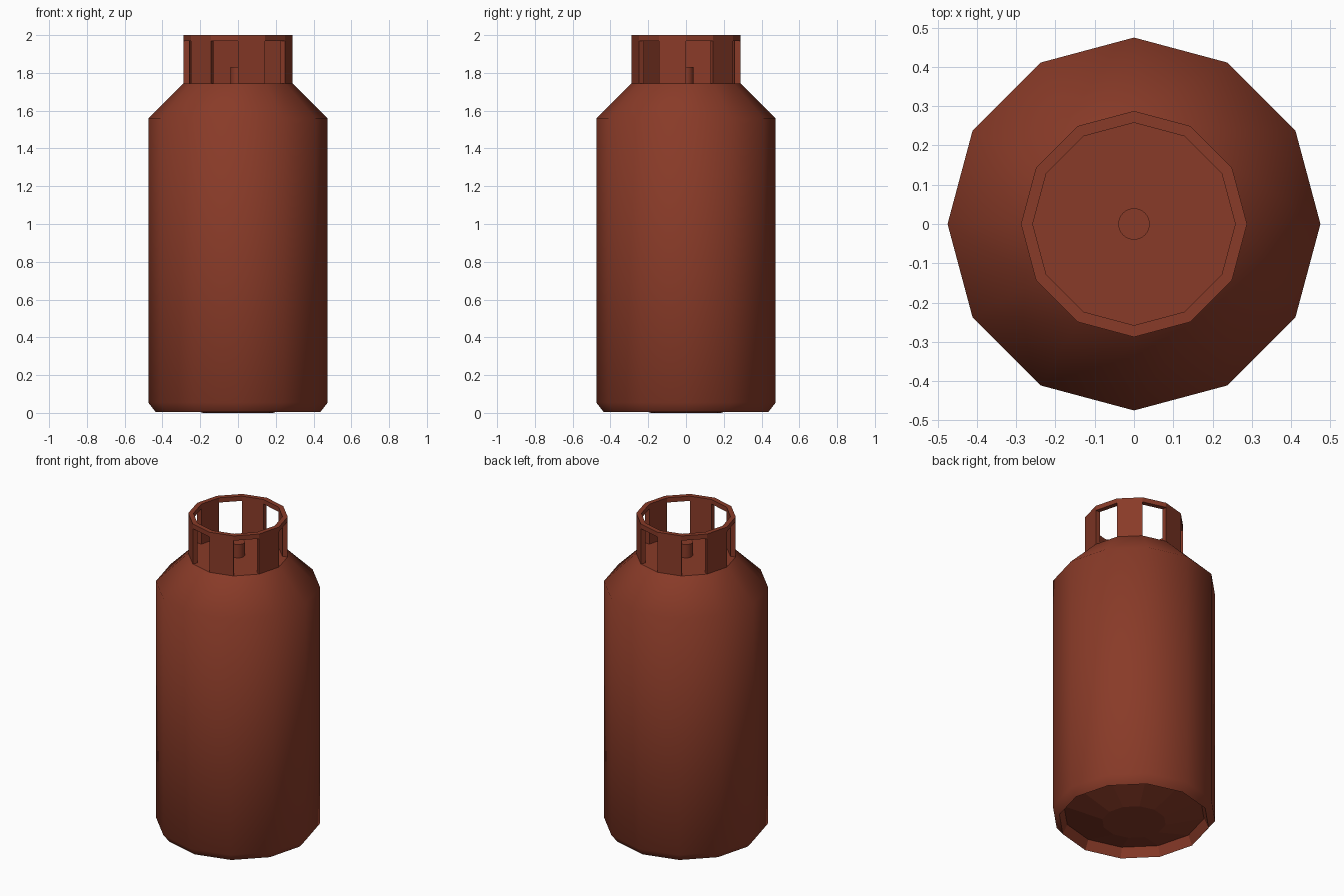
import bpy
import bmesh
from math import cos, sin, tau

cube = bpy.data.objects.get("Cube")
if cube:
    bpy.data.objects.remove(cube, do_unlink=True)

# One rust red paint for the whole cylinder
paint = bpy.data.materials.new("rust_red_paint")
paint.use_nodes = True
RED = (0.25, 0.043, 0.021, 1)
paint.diffuse_color = RED
bsdf = next(n for n in paint.node_tree.nodes if n.type == "BSDF_PRINCIPLED")
bsdf.inputs["Base Color"].default_value = RED
bsdf.inputs["Roughness"].default_value = 0.7

SIDES = 12
SHOULDER_TOP = 1.745
COLLAR_R = 0.288


def lathe(bm, profile, sides, closed=False):
    """Turn (radius, height) points round z; returns the faces of each band."""
    rings = [[bm.verts.new((r * cos(tau * i / sides), r * sin(tau * i / sides), z))
              for i in range(sides)] for r, z in profile]
    pairs = list(zip(rings, rings[1:]))
    if closed:
        pairs.append((rings[-1], rings[0]))
    bands = []
    for low, high in pairs:
        bands.append([bm.faces.new((low[i], low[(i + 1) % sides],
                                    high[(i + 1) % sides], high[i]))
                      for i in range(sides)])
    if not closed:
        bm.faces.new(rings[0][::-1])
        bm.faces.new(rings[-1])
    return bands


def finish(bm, name):
    bmesh.ops.recalc_face_normals(bm, faces=bm.faces)
    mesh = bpy.data.meshes.new(name)
    bm.to_mesh(mesh)
    bm.free()
    mesh.materials.append(paint)
    obj = bpy.data.objects.new(name, mesh)
    bpy.context.collection.objects.link(obj)
    return obj


# Tank: domed underside inside a foot rim, straight wall, sloping shoulder
bm = bmesh.new()
bands = lathe(bm, [(0.185, 0), (0.41, 0.065), (0.437, 0.006), (0.475, 0.055),
                   (0.475, 1.56), (COLLAR_R, SHOULDER_TOP)], SIDES)
outside = {f for band in bands[2:] for f in band}
for face in outside:
    face.smooth = True
for edge in bm.edges:
    edge.smooth = all(f in outside for f in edge.link_faces)
finish(bm, "tank_body")

# Guard collar: a top band with every other segment drawn down into a post
bm = bmesh.new()
bands = lathe(bm, [(0.258, 1.97), (COLLAR_R, 1.97), (COLLAR_R, 2), (0.258, 2)],
              SIDES, closed=True)
posts = bands[0][1::2]
grown = bmesh.ops.extrude_face_region(bm, geom=posts)["geom"]
for item in grown:
    if isinstance(item, bmesh.types.BMVert):
        item.co.z = SHOULDER_TOP
bmesh.ops.delete(bm, geom=[f for f in posts if f.is_valid], context="FACES_ONLY")
finish(bm, "guard_collar")

# Valve stub
bm = bmesh.new()
bands = lathe(bm, [(0.04, SHOULDER_TOP), (0.04, 1.83)], 32)
for face in bands[0]:
    face.smooth = True
for edge in bm.edges:
    edge.smooth = all(f in bands[0] for f in edge.link_faces)
finish(bm, "valve_stub")
